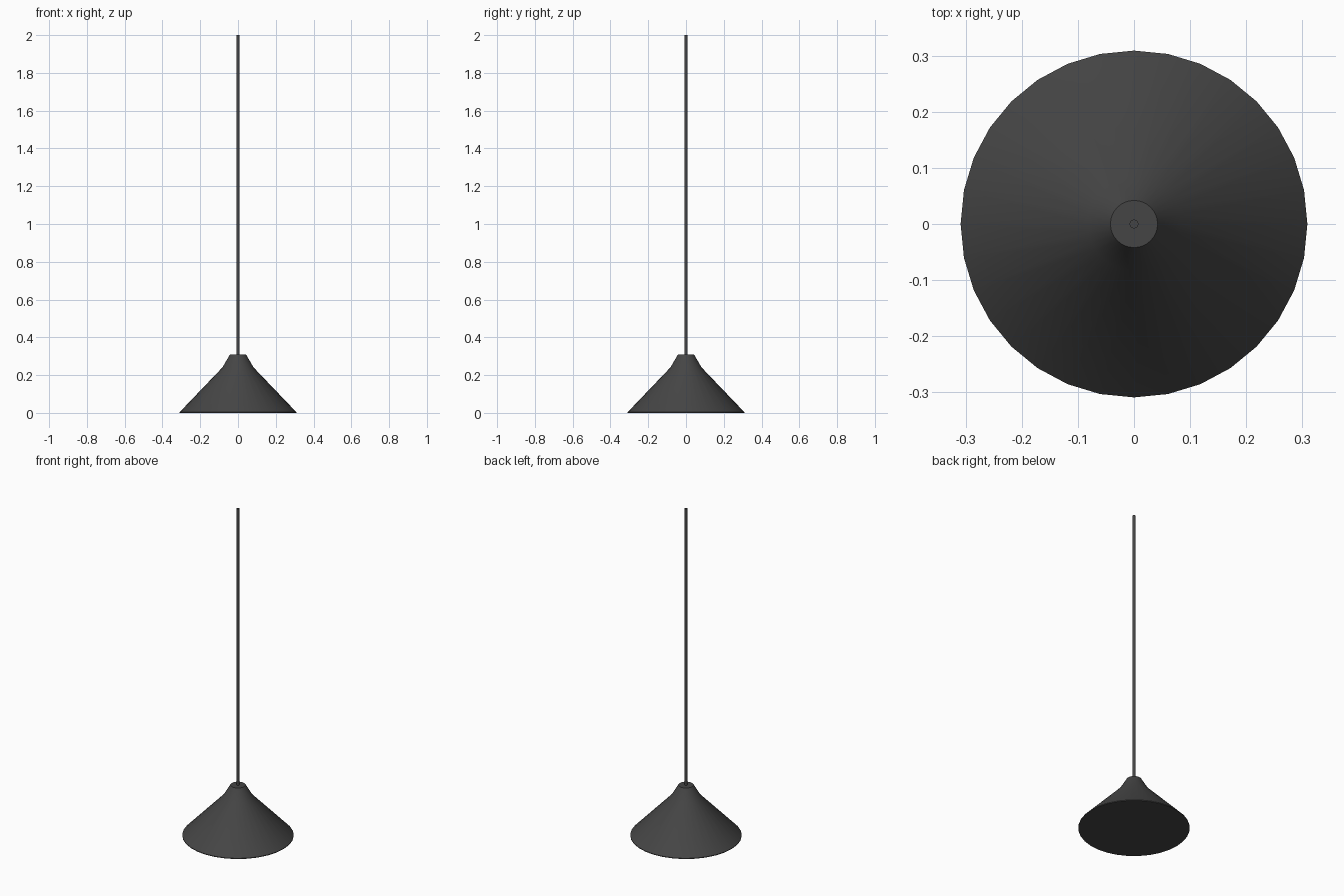
import bpy, bmesh, math

if "Cube" in bpy.data.objects:
    bpy.data.objects.remove(bpy.data.objects["Cube"])


def lathe(name, profile, sides):
    """Closed solid of revolution from (radius, z) points, capped at both ends."""
    bm = bmesh.new()
    rings = [[bm.verts.new((r * math.cos(2 * math.pi * i / sides),
                            r * math.sin(2 * math.pi * i / sides), z))
              for i in range(sides)] for r, z in profile]
    for lo, hi in zip(rings, rings[1:]):
        for i in range(sides):
            j = (i + 1) % sides
            bm.faces.new((lo[i], lo[j], hi[j], hi[i]))
    bm.faces.new(rings[0][::-1])
    bm.faces.new(rings[-1])
    mesh = bpy.data.meshes.new(name)
    bm.to_mesh(mesh)
    bm.free()
    obj = bpy.data.objects.new(name, mesh)
    bpy.context.collection.objects.link(obj)
    obj.data.materials.append(dark)
    bpy.ops.object.select_all(action='DESELECT')
    obj.select_set(True)
    bpy.context.view_layer.objects.active = obj
    bpy.ops.object.shade_smooth_by_angle(angle=math.radians(35))
    return obj


dark = bpy.data.materials.new("dark_metal")
dark.diffuse_color = (0.06, 0.06, 0.06, 1)
dark.use_nodes = True
dark.node_tree.nodes["Principled BSDF"].inputs["Base Color"].default_value = dark.diffuse_color

# Conical shade with a steeper neck and flat underside
lathe("lamp_shade", [(0.309, 0), (0.309, 0.004), (0.083, 0.24), (0.042, 0.31)], 32)

# Long thin hanging rod
lathe("hanging_rod", [(0.008, 0.30), (0.008, 2.0)], 16)
